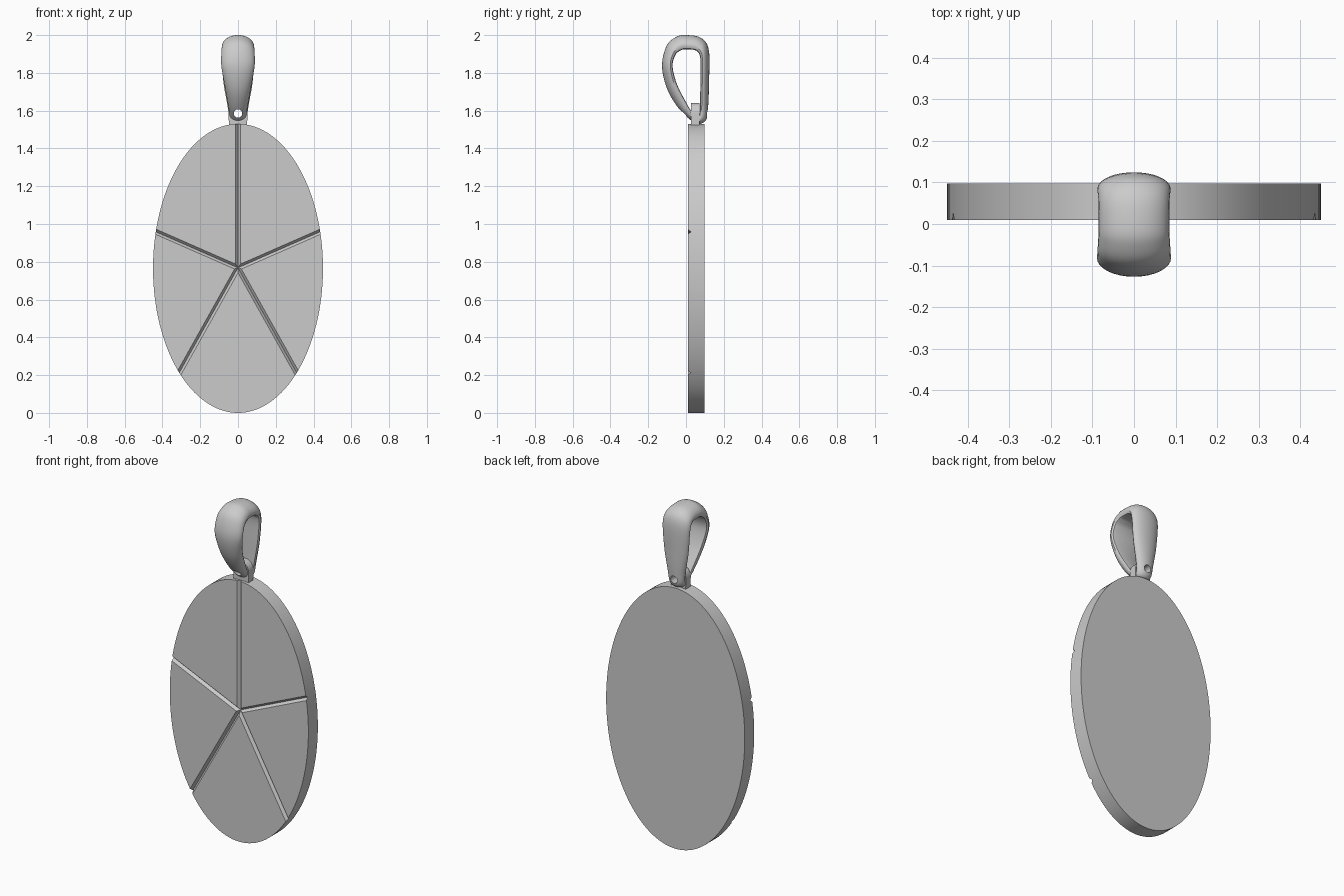
import bpy, bmesh, math
from mathutils import Vector

if "Cube" in bpy.data.objects:
    bpy.data.objects.remove(bpy.data.objects["Cube"])


def make_object(name, bm):
    bmesh.ops.recalc_face_normals(bm, faces=bm.faces)
    mesh = bpy.data.meshes.new(name)
    bm.to_mesh(mesh)
    bm.free()
    obj = bpy.data.objects.new(name, mesh)
    bpy.context.collection.objects.link(obj)
    return obj


def prism(name, outline, y0, y1):
    """Extrude an (x, z) outline along y."""
    bm = bmesh.new()
    face = bm.faces.new([bm.verts.new((x, y0, z)) for x, z in outline])
    ext = bmesh.ops.extrude_face_region(bm, geom=[face])["geom"]
    verts = [v for v in ext if isinstance(v, bmesh.types.BMVert)]
    bmesh.ops.translate(bm, verts=verts, vec=(0, y1 - y0, 0))
    return make_object(name, bm)


def activate(obj):
    bpy.ops.object.select_all(action='DESELECT')
    obj.select_set(True)
    bpy.context.view_layer.objects.active = obj


def cut(obj, cutter):
    mod = obj.modifiers.new("cut", 'BOOLEAN')
    mod.operation, mod.solver, mod.object = 'DIFFERENCE', 'EXACT', cutter
    activate(obj)
    bpy.ops.object.modifier_apply(modifier=mod.name)


def circle(cx, cz, rx, rz, n, start=0.0, end=2 * math.pi):
    return [(cx + rx * math.cos(start + (end - start) * i / n),
             cz + rz * math.sin(start + (end - start) * i / n)) for i in range(n)]


def smooth(obj, degrees=35):
    activate(obj)
    bpy.ops.object.shade_smooth_by_angle(angle=math.radians(degrees))


# Oval plate
FRONT, BACK, MID = 0.01, 0.098, 0.765
plate = prism("oval_plate", circle(0, MID, 0.45, MID, 128), FRONT, BACK)

# V grooves radiating from the plate centre
for gx, gz in [(0, 0.76), (0.44, 0.193), (-0.44, 0.193), (0.315, -0.563), (-0.315, -0.563)]:
    d = Vector((gx, 0, gz)).normalized()
    side = Vector((d.z, 0, -d.x))
    origin = Vector((0, FRONT, MID + 0.003))
    section = [side * 0.026 + Vector((0, -0.016, 0)), side * -0.026 + Vector((0, -0.016, 0)),
               Vector((0, 0.016, 0))]
    bm = bmesh.new()
    a = [bm.verts.new(origin + s) for s in section]
    b = [bm.verts.new(origin + s + d) for s in section]
    bm.faces.new(a)
    bm.faces.new(b[::-1])
    for i in range(3):
        bm.faces.new((a[i], a[(i + 1) % 3], b[(i + 1) % 3], b[i]))
    groove = make_object("groove_cutter", bm)
    cut(plate, groove)
    bpy.data.objects.remove(groove)
smooth(plate, 20)

# Eyelet tab on top of the plate
HOLE_Z = 1.585
outline = [(0.048, 1.515)] + circle(0, HOLE_Z, 0.05, 0.055, 24, 0, math.pi) + [(-0.05, HOLE_Z), (-0.048, 1.515)]
tab = prism("eyelet_tab", outline, 0.027, 0.072)

# Bail loop: outer (y, z), inner (y, z), half width
stations = [
    (0.00, 2.00, 0.00, 1.925, 0.085), (0.08, 1.985, 0.055, 1.917, 0.086),
    (0.121, 1.92, 0.076, 1.875, 0.088), (0.122, 1.75, 0.076, 1.75, 0.077),
    (0.117, 1.62, 0.074, 1.63, 0.056), (0.106, 1.55, 0.071, 1.575, 0.048),
    (0.065, 1.53, 0.054, 1.56, 0.045), (0.018, 1.555, 0.032, 1.59, 0.045),
    (-0.045, 1.62, 0.00, 1.645, 0.054), (-0.102, 1.72, -0.048, 1.74, 0.071),
    (-0.127, 1.84, -0.071, 1.835, 0.088), (-0.102, 1.945, -0.056, 1.895, 0.088),
    (-0.052, 1.99, -0.028, 1.919, 0.086)]


def spline(t):
    """Closed Catmull-Rom interpolation of the stations."""
    i, f = int(t), t - int(t)
    p = [stations[(i + k) % len(stations)] for k in (-1, 0, 1, 2)]
    return [0.5 * (2 * b + (c - a) * f + (2 * a - 5 * b + 4 * c - d) * f * f
                   + (3 * b - a - 3 * c + d) * f ** 3) for a, b, c, d in zip(*p)]


# D-shaped section: (fraction of half width, fraction from inner to outer)
dome = [(math.cos(math.pi * i / 16), 0.22 + 0.78 * math.sin(math.pi * i / 16)) for i in range(17)]
section = dome + [(-0.93, 0.05), (-0.8, 0), (0, 0), (0.8, 0), (0.93, 0.05)]
bm = bmesh.new()
rings = []
STEPS = 6
for s in range(len(stations) * STEPS):
    oy, oz, iy, iz, hw = spline(s / STEPS)
    rings.append([bm.verts.new((u * hw, iy + (oy - iy) * v, iz + (oz - iz) * v)) for u, v in section])
for r, ring in enumerate(rings):
    nxt = rings[(r + 1) % len(rings)]
    for k in range(len(section)):
        j = (k + 1) % len(section)
        bm.faces.new((ring[k], ring[j], nxt[j], nxt[k]))
bail = make_object("bail_loop", bm)

# Pin hole through bail and tab
pin = prism("pin_cutter", circle(0, HOLE_Z, 0.022, 0.022, 32), -0.3, 0.3)
for obj in (bail, tab):
    cut(obj, pin)
    smooth(obj)
bpy.data.objects.remove(pin)
